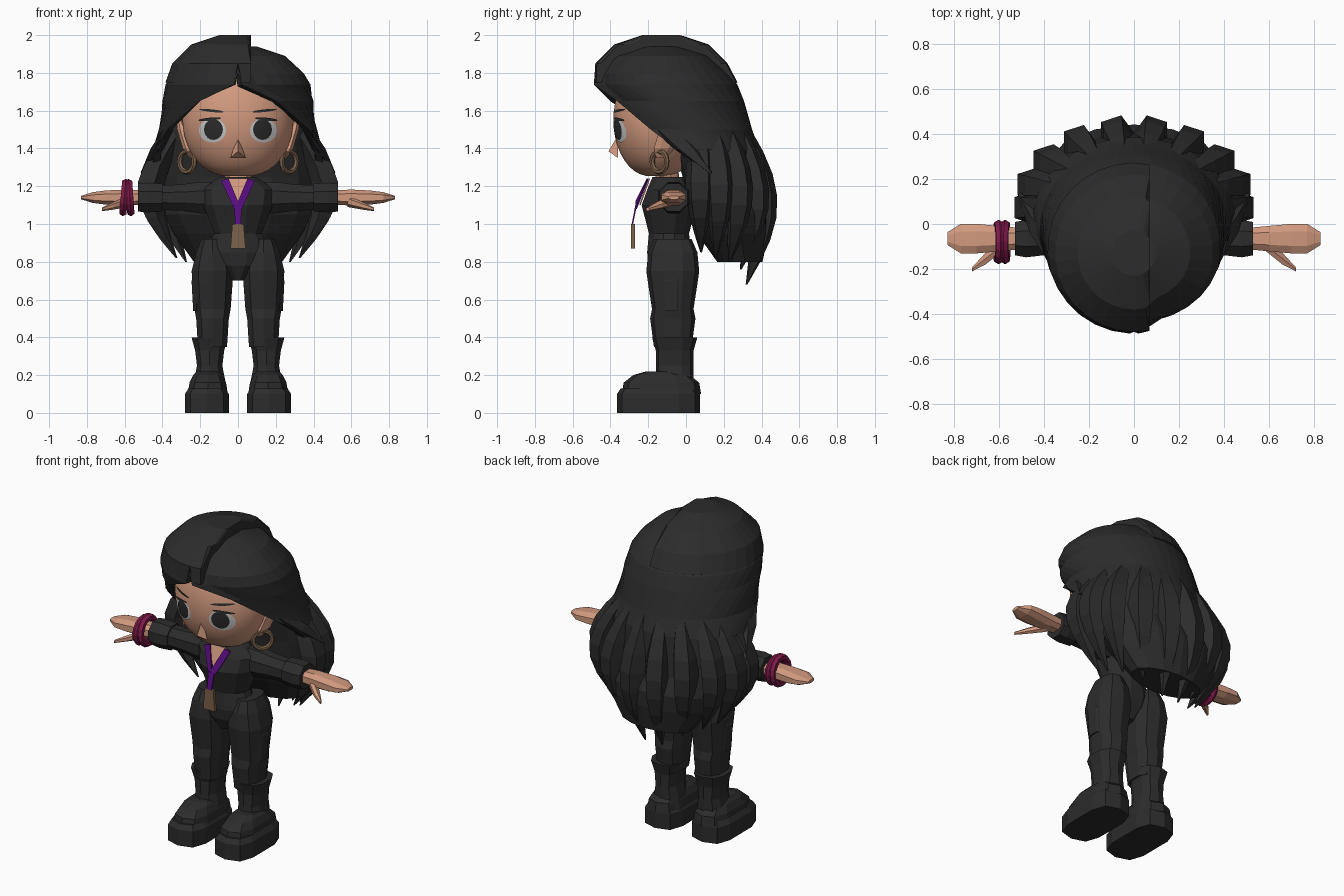
import bpy
import bmesh
from math import sin, cos, pi, radians, sqrt, copysign

cube = bpy.data.objects.get("Cube")
if cube:
    bpy.data.objects.remove(cube)


def material(name, *rgb):
    mat = bpy.data.materials.new(name)
    mat.use_nodes = True
    mat.diffuse_color = (*rgb, 1)
    bsdf = next(n for n in mat.node_tree.nodes if n.type == "BSDF_PRINCIPLED")
    bsdf.inputs["Base Color"].default_value = (*rgb, 1)
    return mat


black = material("black cloth and hair", .025, .025, .025)
skin = material("skin", .64, .32, .21)
brown = material("brown", .2, .12, .07)
berry = material("berry", .22, .01, .07)
purple = material("purple", .1, .004, .22)
white = material("eye white", .6, .6, .6)


def build(name, verts, faces, mat, smooth=False):
    bm = bmesh.new()
    created = [bm.verts.new(v) for v in verts]
    for face in faces:
        bm.faces.new([created[i] for i in face])
    bmesh.ops.remove_doubles(bm, verts=bm.verts, dist=.0001)
    bmesh.ops.recalc_face_normals(bm, faces=bm.faces)
    for face in bm.faces:
        face.smooth = smooth
    mesh = bpy.data.meshes.new(name)
    bm.to_mesh(mesh)
    bm.free()
    mesh.materials.append(mat)
    obj = bpy.data.objects.new(name, mesh)
    bpy.context.collection.objects.link(obj)
    return obj


def bridge(name, sections, mat, smooth=False):
    """Join closed sections of equal length into a capped solid."""
    n, count = len(sections[0]), len(sections)
    verts = [point for section in sections for point in section]
    faces = [(r * n + i, r * n + (i + 1) % n, (r + 1) * n + (i + 1) % n, (r + 1) * n + i)
             for r in range(count - 1) for i in range(n)]
    faces += [range(n), range((count - 1) * n, count * n)]
    return build(name, verts, faces, mat, smooth)


def oval(position, u, v, radius_u, radius_v, sides, along_x=False, side=1, power=1):
    points = []
    for i in range(sides):
        angle = 2 * pi * (i + .5) / sides
        c, s = cos(angle), sin(angle)
        pu = u + radius_u * copysign(abs(c) ** power, c)
        pv = v + radius_v * copysign(abs(s) ** power, s)
        x, y, z = (position, pu, pv) if along_x else (pu, pv, position)
        points.append((side * x, y, z))
    return points


def loft(name, centre, rings, mat, sides=10, drift=(0, 0), **options):
    """Rings are (position, radius, radius); drift slants the axis."""
    start = rings[0][0]
    sections = [oval(p, centre[0] + drift[0] * (p - start), centre[1] + drift[1] * (p - start),
                     ru, rv, sides, **options) for p, ru, rv in rings]
    return bridge(name, sections, mat)


def plate(name, outline, mat, depth=.008):
    return bridge(name, [outline, [(x, y - depth, z) for x, y, z in outline]], mat)


def ring(name, location, major, minor, rotation, mat):
    bpy.ops.mesh.primitive_torus_add(location=location, rotation=rotation, major_radius=major,
                                     minor_radius=minor, major_segments=16, minor_segments=6)
    obj = bpy.context.object
    obj.name = name
    obj.data.materials.append(mat)
    return obj


# Head: an egg with a broad jaw, standing on the chin
chin, head_height, head_y = 1.25, .6, -.15


def head_width(z):
    return .295 * max(0, sin(pi * (z - chin) / head_height)) ** .35


def face_y(x, z):
    return head_y - .8 * sqrt(max(0, head_width(z) ** 2 - x * x))


levels = [chin + head_height * (1 - cos(pi * i / 20)) / 2 for i in range(1, 20)]
bridge("head", [oval(z, 0, head_y, head_width(z), .8 * head_width(z), 32) for z in levels],
       skin, smooth=True)
loft("neck", (0, -.1), [(1.1, .08, .07), (1.3, .07, .06)], skin)
build("nose", [(-.04, -.36, 1.35), (.04, -.36, 1.35), (0, -.36, 1.47), (0, -.41, 1.385)],
      [(0, 1, 3), (1, 2, 3), (2, 0, 3), (0, 2, 1)], skin)


def face_patch(name, cx, cz, rx, rz, lift, mat, slope=0, n=20):
    """Thin oval that follows the face."""
    verts = [(cx, face_y(cx, cz) - lift, cz)]
    for scale in (.3, .7, 1):
        for i in range(n):
            dx = rx * scale * cos(2 * pi * i / n)
            z = cz + rz * scale * sin(2 * pi * i / n) + slope * dx
            verts.append((cx + dx, face_y(cx + dx, z) - lift, z))
    faces = []
    for i in range(1, n + 1):
        j = i % n + 1
        faces.append((0, i, j))
        faces += [(r + i, r + n + i, r + n + j, r + j) for r in (0, n)]
    build(name, verts, faces, mat)


# Everything that comes in a left and right pair
for s, tag in ((1, "left_"), (-1, "right_")):
    # Eyes, brows, ears and earrings
    face_patch(tag + "eye_white", s * .135, 1.495, .072, .064, .004, white)
    face_patch(tag + "iris", s * .13, 1.5, .05, .055, .008, black)
    face_patch(tag + "lash", s * .15, 1.555, .06, .008, .009, black, slope=-s * .1)
    face_patch(tag + "brow", s * .14, 1.6, .065, .007, .006, black, slope=s * .1)
    loft(tag + "ear", (.25, -.13), [(1.35, .01, .03), (1.4, .03, .06), (1.5, .03, .06),
                                    (1.56, .01, .02)], skin, 8, drift=(.3, .3), side=s)
    ring(tag + "earring", (s * .27, -.14, 1.33), .055, .014, (pi / 2, 0, s * pi / 4), brown)

    # Sleeve, cuff and hand
    arm = (-.065, 1.14)
    loft(tag + "sleeve", arm, [(.1, .08, .09), (.2, .08, .09), (.3, .07, .075), (.42, .07, .07)],
         black, 8, along_x=True, side=s)
    loft(tag + "cuff", arm, [(.4, .08, .08), (.48, .09, .085), (.53, .08, .08)],
         black, 8, along_x=True, side=s)
    loft(tag + "hand", arm, [(.5, .05, .04), (.6, .06, .045), (.7, .07, .04), (.77, .07, .03),
                             (.83, .03, .01)], skin, 8, along_x=True, side=s, power=.8)
    loft(tag + "thumb", (-.09, 1.12), [(.58, .03, .03), (.66, .03, .02), (.72, .01, .01)],
         skin, 6, drift=(-.8, -.3), along_x=True, side=s)

    # Trouser leg and pocket
    loft(tag + "leg", (.135, -.07), [(.92, .06, .1), (.85, .09, .13), (.75, .115, .14),
                                     (.68, .11, .13), (.55, .1, .11), (.5, .09, .12),
                                     (.35, .08, .1)], black, side=s, power=.8)
    loft(tag + "pocket", (.22, -.08), [(.54, .02, .06), (.7, .03, .07), (.73, .01, .06)],
         black, 6, side=s)

    # Boot: shaft, foot and thick sole
    loft(tag + "boot_shaft", (.15, -.06), [(.4, .1, .12), (.33, .08, .1), (.25, .07, .1),
                                           (.1, .1, .1)], black, side=s, power=.8)
    loft(tag + "boot_foot", (.16, -.13), [(.1, .11, .21), (.16, .1, .2), (.2, .08, .15),
                                          (.22, .06, .08)], black, side=s, power=.7)
    loft(tag + "boot_sole", (.165, -.145), [(0, .12, .22), (.1, .12, .22), (.13, .1, .2)],
         black, side=s, power=.6)

    # Lanyard strap
    plate(tag + "lanyard", [(s * .05, -.2, 1.24), (s * .09, -.2, 1.23), (s * .02, -.26, 1.08),
                            (0, -.26, 1.08), (0, -.26, 1.12)], purple)

    # Hair locks: one beside the face, the others fanned around the back
    loft(tag + "face_lock", (.37, -.1), [(1.5, .03, .08), (1.4, .04, .07), (1.27, .01, .01)],
         black, 5, drift=(-.6, -1), side=s)
    for turn, tip in ((10, .68), (32, .76), (55, .8), (76, .82), (95, .85)):
        sections = []
        for step in range(8):
            t = step / 7
            reach = .75 + .35 * sin(pi * t) + .05 * t
            size = .075 * sin(pi * (.15 + .85 * t)) + .005
            sections.append(oval(1.5 + (tip - 1.5) * t, .42 * reach * sin(radians(turn)),
                                 .1 + .28 * reach * cos(radians(turn)), size, size, 5, side=s))
        bridge(tag + "hair_lock", sections, black)

# Torso, neckline and badge
loft("torso", (0, -.09), [(.7, .03, .07), (.78, .15, .11), (.85, .18, .12), (.95, .13, .11),
                          (1.1, .19, .15), (1.18, .2, .12), (1.25, .1, .09)], black, 12)
plate("neckline", [(-.06, -.19, 1.24), (.06, -.19, 1.24), (0, -.24, 1.1)], skin)
plate("lanyard_tail", [(-.02, -.26, 1.1), (.02, -.26, 1.1), (.015, -.28, 1),
                       (-.015, -.28, 1)], purple)
plate("badge", [(-.03, -.27, 1), (.03, -.27, 1), (.04, -.27, .87), (-.04, -.27, .87)],
      brown, depth=.02)

# Bracelets on the right wrist
for x, tilt in ((-.573, 86), (-.602, 95)):
    ring("bracelet", (x, -.08, 1.14), .077, .022, (0, radians(tilt), 0), berry)


# Hair cap: open shells whose front parts like a curtain further down
def hair_shell(name, rows, shape, columns=31):
    verts = []
    for z, rx, ry in rows:
        middle = max(-.13, .12 - .35 * (z - 1.1))
        opening = 100 * max(0, 1 - ((z - 1.1) / .66) ** 2)
        for c in range(columns):
            angle = radians(opening + (360 - 2 * opening) * c / (columns - 1))
            verts.append(shape(rx * sin(angle), middle - ry * cos(angle), z))
    faces = [range(columns - 1)]
    for r in range(len(rows) - 1):
        for i in range(r * columns, (r + 1) * columns - 1):
            faces.append((i, i + columns, i + columns + 1, i + 1))
    shell = build(name, verts, faces, black).modifiers.new("thickness", "SOLIDIFY")
    shell.thickness = .04
    shell.offset = -1


def lower_side(x, y, z):
    if x > .06 and z > 1.6:
        y = max(y, .86 * y - .02)
    return x, y, z - .06 * min(1, max(0, (z - 1.72) / .15))


def swept_side(x, y, z):
    return min(x, .07), y, z


cap_rows = [(2, .1, .1), (1.95, .25, .25), (1.85, .35, .35), (1.75, .385, .38), (1.65, .4, .38),
            (1.5, .42, .37), (1.4, .45, .37), (1.25, .46, .33), (1.1, .4, .29)]
hair_shell("hair_cap", cap_rows, lower_side)
hair_shell("hair_sweep", cap_rows[:4], swept_side)

# Hair mass behind the head and back
loft("hair_back", (0, .06), [(1.7, .3, .16), (1.45, .38, .2), (1.25, .41, .19), (1.05, .4, .22),
                             (.95, .35, .19), (.8, .24, .12)], black, 14, drift=(0, -.25))
